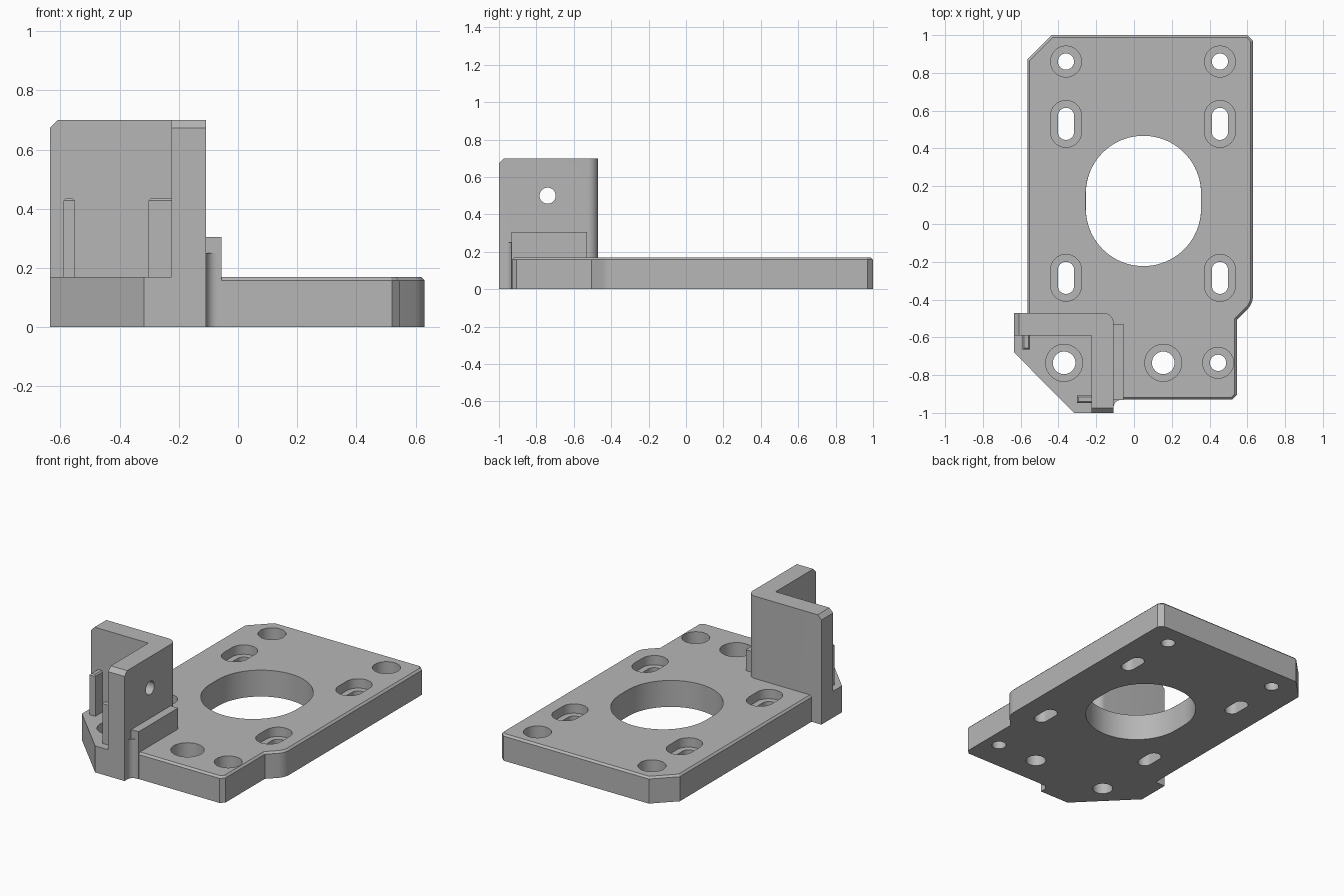
import bpy, bmesh
from math import cos, sin, radians, pi

cube = bpy.data.objects.get("Cube")
if cube:
    bpy.data.objects.remove(cube)

grey = bpy.data.materials.new("mid_grey")
grey.use_nodes = True
grey.diffuse_color = (0.47, 0.47, 0.47, 1)
grey.node_tree.nodes["Principled BSDF"].inputs["Base Color"].default_value = (0.47, 0.47, 0.47, 1)

THICK = 0.17


def arc(cx, cy, r, start, end, n=8):
    angles = [radians(start + (end - start) * i / n) for i in range(n + 1)]
    return [(cx + r * cos(a), cy + r * sin(a)) for a in angles]


def slot(cx, cy, r, half=0.0, n=16):
    """Round outline, stretched along y by the half length."""
    pts = arc(cx, cy + half, r, 0, 180, n)
    low = arc(cx, cy - half, r, 180, 360, n)
    return pts + low if half else pts + low[1:-1]


def box(x0, x1, y0, y1):
    return [(x0, y0), (x1, y0), (x1, y1), (x0, y1)]


def prism(name, outline, z0, z1, bevel=0.0, pick=lambda e: True):
    """Upright prism; chosen top edges can be chamfered."""
    bm = bmesh.new()
    face = bm.faces.new([bm.verts.new((x, y, z0)) for x, y in outline])
    new = bmesh.ops.extrude_face_region(bm, geom=[face])["geom"]
    for v in new:
        if isinstance(v, bmesh.types.BMVert):
            v.co.z = z1
    bmesh.ops.recalc_face_normals(bm, faces=bm.faces[:])
    if bevel:
        edges = [e for e in bm.edges if all(abs(v.co.z - z1) < 1e-5 for v in e.verts) and pick(e)]
        bmesh.ops.bevel(bm, geom=edges, offset=bevel, segments=1, affect='EDGES')
    mesh = bpy.data.meshes.new(name)
    bm.to_mesh(mesh)
    bm.free()
    obj = bpy.data.objects.new(name, mesh)
    mesh.materials.append(grey)
    bpy.context.collection.objects.link(obj)
    return obj


def combine(target, other, operation):
    mod = target.modifiers.new("combine", 'BOOLEAN')
    mod.operation = operation
    mod.solver = 'EXACT'
    mod.object = other
    bpy.context.view_layer.objects.active = target
    bpy.ops.object.modifier_apply(modifier=mod.name)
    bpy.data.objects.remove(other)


# Main plate with chamfered top rim
outline = [(-0.565, -0.55), (-0.2, -0.55), (-0.2, -0.93), (0.52, -0.93), (0.545, -0.905),
           (0.545, -0.506)] + arc(0.53, -0.38, 0.1, -45, 0) + [
           (0.63, 0.97), (0.60, 1.0), (-0.435, 1.0), (-0.565, 0.87)]
bracket = prism("mounting_bracket", outline, 0, THICK, 0.012)

# Corner pad under the wall
pad = prism("corner_pad", [(-0.635, -0.5), (-0.635, -0.68), (-0.317, -1), (-0.15, -1),
                           (-0.15, -0.5)], 0, THICK)
combine(bracket, pad, 'UNION')

# L-shaped wall with rounded outer corner and chamfered ends
wall_outline = [(-0.635, -0.47), (-0.635, -0.59), (-0.225, -0.59), (-0.225, -1), (-0.108, -1)]
wall_outline += arc(-0.163, -0.525, 0.055, 0, 90)
wall = prism("corner_wall", wall_outline, 0, 0.7, 0.027,
             lambda e: all(v.co.x < -0.63 for v in e.verts) or all(v.co.y < -0.99 for v in e.verts))
combine(bracket, wall, 'UNION')

# Side rib with its fillet strip
combine(bracket, prism("side_rib", box(-0.15, -0.055, -0.932, -0.53), 0.0, 0.305), 'UNION')
fillet = arc(-0.07, -0.97, 0.038, 180, 90) + [(-0.07, -0.9), (-0.15, -0.9), (-0.15, -0.97)]
combine(bracket, prism("fillet_strip", fillet, 0, 0.25), 'UNION')

# Thin locating ribs inside the corner
for x0, x1, y0, y1 in ((-0.59, -0.55, -0.665, -0.56), (-0.303, -0.2, -0.947, -0.907)):
    combine(bracket, prism("locating_rib", box(x0, x1, y0, y1), 0.1, 0.435, 0.008), 'UNION')

# Bolt holes and slots: x, y, radius, counterbore radius, half length, floor height
holes = [(x, 0.86, 0.043, 0.082, 0, 0.07) for x in (-0.36, 0.455)]
holes += [(x, y, 0.043, 0.082, 0.042, 0.11) for x in (-0.36, 0.455) for y in (0.53, -0.285)]
holes += [(x, -0.735, 0.06, 0.098, 0, 0.07) for x in (-0.37, 0.155)]
holes += [(0.445, -0.735, 0.043, 0.082, 0, 0.07)]
for x, y, r, bore, half, floor in holes:
    combine(bracket, prism("hole_cutter", slot(x, y, r, half), -0.1, 0.2), 'DIFFERENCE')
    combine(bracket, prism("bore_cutter", slot(x, y, bore, half), floor, 0.2), 'DIFFERENCE')

# Large central opening with a chamfered rim
combine(bracket, prism("opening_cutter", slot(0.05, 0.122, 0.305, 0.04, 40), -0.1, 0.3), 'DIFFERENCE')
rim = prism("rim_cutter", slot(0.05, 0.122, 0.317, 0.04, 40), THICK - 0.012, THICK + 0.012)
for v in rim.data.vertices:
    if v.co.z < THICK:
        v.co.x = 0.05 + (v.co.x - 0.05) * 0.93
        v.co.y = 0.122 + (v.co.y - 0.122) * 0.93
combine(bracket, rim, 'DIFFERENCE')

# Cross hole through the short wall
cross = prism("cross_cutter", slot(0, 0, 0.043), -0.12, 0.12)
cross.rotation_euler = (0, pi / 2, 0)
cross.location = (-0.165, -0.74, 0.5)
bpy.context.view_layer.update()
combine(bracket, cross, 'DIFFERENCE')

bpy.ops.object.select_all(action='DESELECT')
bracket.select_set(True)
bpy.context.view_layer.objects.active = bracket
bpy.ops.object.shade_smooth_by_angle(angle=radians(25))
